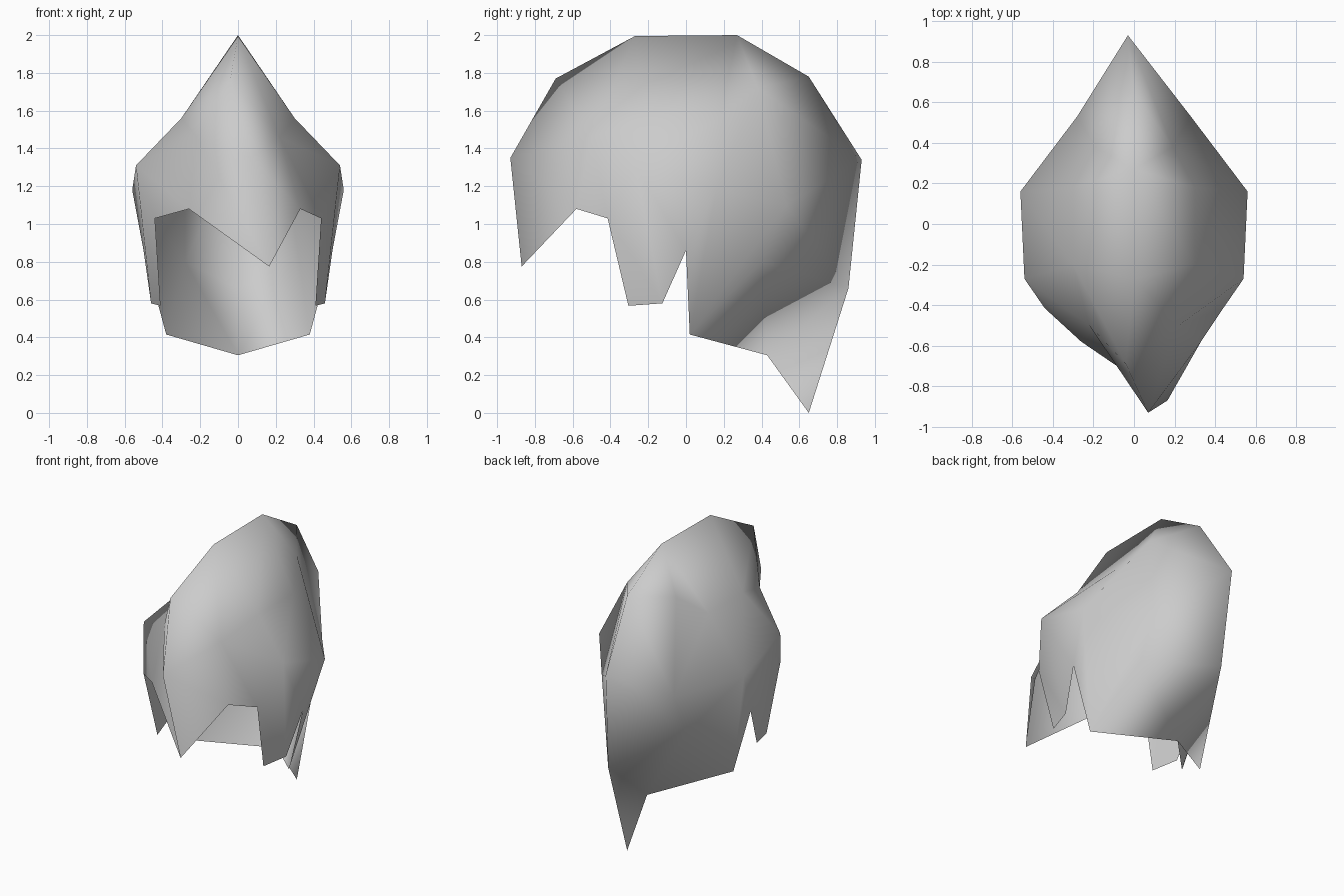
import bpy, bmesh

cube = bpy.data.objects.get("Cube")
if cube:
    bpy.data.objects.remove(cube, do_unlink=True)

# One flat colour
grey = bpy.data.materials.new("light_grey")
grey.use_nodes = True
grey.diffuse_color = (0.6, 0.6, 0.6, 1)
grey.node_tree.nodes["Principled BSDF"].inputs["Base Color"].default_value = (0.6, 0.6, 0.6, 1)

# Centre crest, from the fringe tip over the top to the nape spike
CREST = [(.165, -.87, .775), (.07, -.93, 1.35), (-.04, -.69, 1.77),
         (0, -.27, 1.995), (0, .27, 2), (0, .65, 1.78),
         (-.03, .93, 1.34), (0, .86, .66), (0, .65, 0)]
NAPE = (0, .43, .305)

# One side of the shell, mirrored for the other
SIDE = {
    "brow": (.295, -.58, 1.08), "temple": (.44, -.415, 1.03),
    "lock_front": (.41, -.305, .567), "lock_back": (.46, -.125, .58),
    "notch": (.5, 0, .86), "hem": (.38, .02, .415),
    "wide_front": (.54, -.27, 1.31), "wide_back": (.56, .16, 1.18),
    "mid_brow": (.22, -.5, 1.46), "mid_front": (.3, -.2, 1.56),
    "mid_centre": (.3, .18, 1.56), "mid_back": (.19, .38, 1.72),
    "rear": (.28, .53, 1.1), "low_rear": (.28, .4, .8),
}

# Faces of one side; whole numbers are crest points
FACES = [
    (0, 1, "mid_brow", "brow"), (1, 2, "mid_brow"),
    ("brow", "mid_brow", "wide_front", "temple"),
    (2, 3, "mid_front", "mid_brow"), ("mid_brow", "mid_front", "wide_front"),
    (3, 4, "mid_centre", "mid_front"), (4, "mid_back", "mid_centre"),
    ("mid_front", "mid_centre", "wide_back", "wide_front"),
    (4, 5, "mid_back"), (5, 6, "rear", "mid_back"),
    ("mid_centre", "mid_back", "rear", "wide_back"),
    (6, 7, "low_rear", "rear"), ("wide_back", "rear", "low_rear", "hem"),
    ("low_rear", 7, "nape"), ("low_rear", "nape", "hem"),
    ("temple", "wide_front", "notch", "lock_back", "lock_front"),
    ("wide_front", "wide_back", "notch"), ("notch", "wide_back", "hem"),
]

bm = bmesh.new()
shared = {i: bm.verts.new(p) for i, p in enumerate(CREST)}
shared["nape"] = bm.verts.new(NAPE)
for sign in (1, -1):
    points = dict(shared)
    for name, (x, y, z) in SIDE.items():
        skew = .035 if name == "brow" else 0
        points[name] = bm.verts.new((sign * x + skew, y, z))
    for face in FACES:
        ring = [points[k] for k in face]
        bm.faces.new(ring[::-1] if sign > 0 else ring)

# Thin spike hanging in the centre plane at the nape
bm.faces.new([shared["nape"], shared[7], shared[8]])

mesh = bpy.data.meshes.new("hair_shell")
bm.to_mesh(mesh)
bm.free()
mesh.materials.append(grey)
hair = bpy.data.objects.new("hair_shell", mesh)
bpy.context.collection.objects.link(hair)
for p in mesh.polygons:
    p.use_smooth = True
